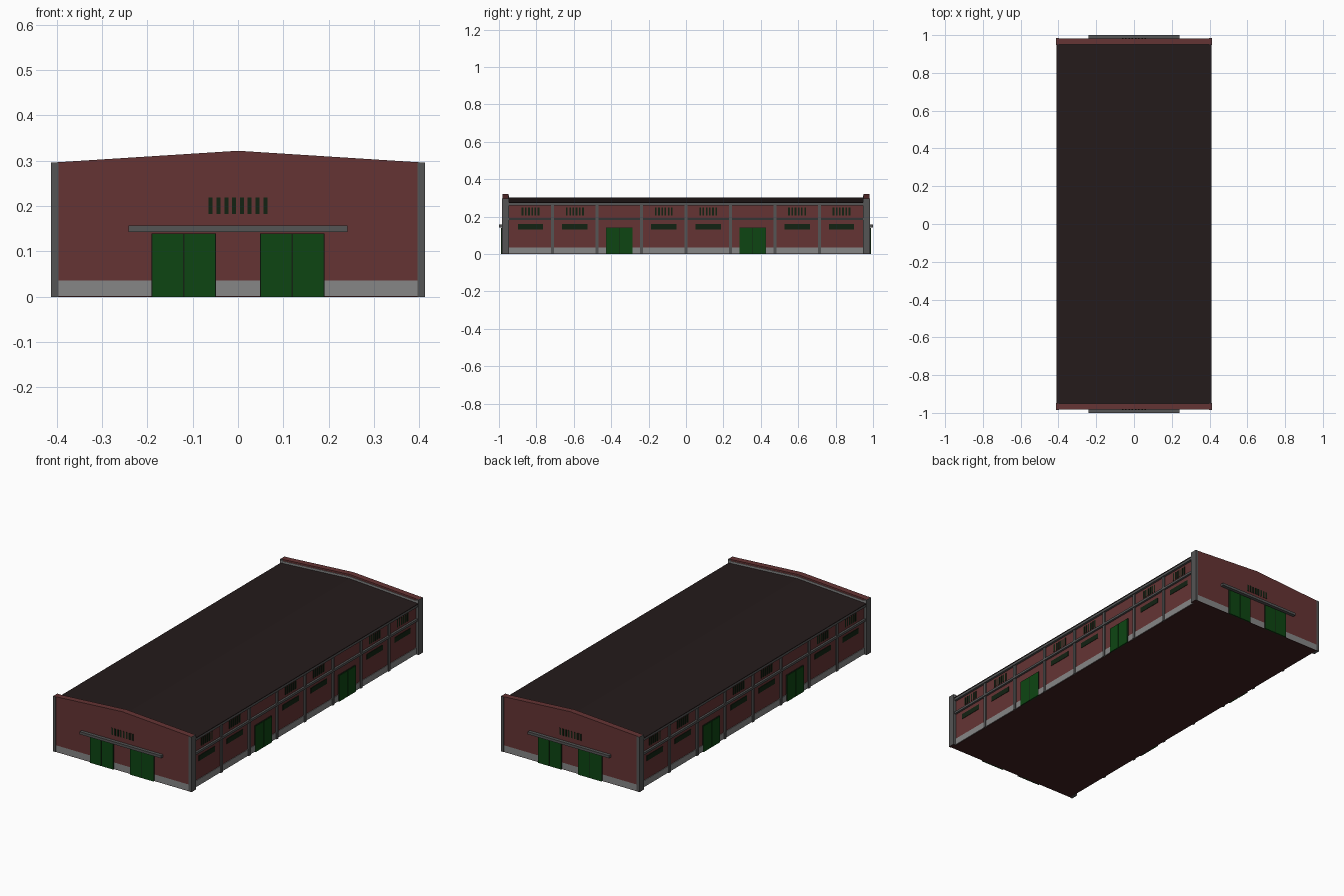
import bpy, bmesh

if "Cube" in bpy.data.objects:
    bpy.data.objects.remove(bpy.data.objects["Cube"])


def mat(name, r, g, b):
    m = bpy.data.materials.new(name)
    m.diffuse_color = (r, g, b, 1)
    m.use_nodes = True
    m.node_tree.nodes["Principled BSDF"].inputs["Base Color"].default_value = m.diffuse_color
    return m


BRICK = mat("brick", 0.13, 0.034, 0.034)
PLINTH = mat("plinth_grey", 0.24, 0.24, 0.24)
TRIM = mat("trim_grey", 0.09, 0.09, 0.09)
GREEN = mat("door_green", 0.004, 0.06, 0.006)
DARK = mat("dark_glass", 0.006, 0.016, 0.006)
ROOF = mat("roof_felt", 0.018, 0.011, 0.011)
FLOOR = mat("floor", 0.05, 0.015, 0.015)


def finish(name, bm, material, axes):
    bmesh.ops.recalc_face_normals(bm, faces=bm.faces)
    me = bpy.data.meshes.new(name)
    bm.to_mesh(me)
    bm.free()
    me.materials.append(material)
    ob = bpy.data.objects.new(name, me)
    bpy.context.collection.objects.link(ob)
    if axes:
        mod = ob.modifiers.new("mirror", 'MIRROR')
        mod.use_axis = ('x' in axes, 'y' in axes, False)
        mod.use_mirror_merge = False
    return ob


def boxes(name, items, material, axes=""):
    """One object from several boxes given as (x0, x1, y0, y1, z0, z1)."""
    bm = bmesh.new()
    for x0, x1, y0, y1, z0, z1 in items:
        for v in bmesh.ops.create_cube(bm, size=1)["verts"]:
            v.co.x = x0 if v.co.x < 0 else x1
            v.co.y = y0 if v.co.y < 0 else y1
            v.co.z = z0 if v.co.z < 0 else z1
    return finish(name, bm, material, axes)


def prism(name, profile, y0, y1, material, axes=""):
    """Extrude an x/z profile along y."""
    bm = bmesh.new()
    face = bm.faces.new([bm.verts.new((x, y0, z)) for x, z in profile])
    ext = bmesh.ops.extrude_face_region(bm, geom=[face])["geom"]
    for v in ext:
        if isinstance(v, bmesh.types.BMVert):
            v.co.y = y1
    return finish(name, bm, material, axes)


def gable(hw, bottom, eave, ridge):
    return [(-hw, bottom), (hw, bottom), (hw, eave), (0, ridge), (-hw, eave)]


HW, WALL, BASE = 0.412, 0.396, 0.036     # half width, side wall x, plinth top
END, INNER = 0.982, 0.95                 # gable outer and inner faces
BAY = 2 * INNER / 8

# Main shell
boxes("floor", [(-WALL, WALL, -INNER, INNER, 0, 0.002)], FLOOR)
boxes("end_floor", [(-HW, HW, -END, -INNER, 0, 0.002)], FLOOR, "y")
boxes("side_plinth", [(WALL - 0.02, WALL + 0.003, -INNER, INNER, 0.002, BASE)], PLINTH, "x")
boxes("end_plinth", [(-HW + 0.003, HW - 0.003, -END, -INNER, 0.002, BASE)], PLINTH, "y")
boxes("side_wall", [(WALL - 0.02, WALL, -INNER, INNER, BASE, 0.262)], BRICK, "x")
prism("gable_wall", gable(HW - 0.003, BASE, 0.296, 0.322), -END, -INNER, BRICK, "y")
prism("gable_inner_face", gable(HW - 0.003, 0.262, 0.287, 0.312), -INNER, -INNER + 0.003, PLINTH, "y")
prism("roof", gable(HW - 0.002, 0.272, 0.276, 0.301), -INNER, INNER, ROOF)

# Side trim: corner piers, pilasters, cornice and string course
boxes("corner_pier", [(WALL, HW, -END - 0.002, -INNER + 0.003, 0, 0.296)], TRIM, "xy")
boxes("pilasters", [(WALL, WALL + 0.007, k * BAY - 0.008, k * BAY + 0.008, 0, 0.262)
                    for k in range(-3, 4)], TRIM, "x")
boxes("cornice", [(WALL - 0.02, HW - 0.004, -INNER, INNER, 0.259, 0.272)], TRIM, "x")
boxes("string_course", [(WALL, WALL + 0.011, -INNER, INNER, 0.181, 0.193)], TRIM, "x")

# Side openings: bay 2 of each half holds a double door, the others windows and vents
windows, slats, leaves, gaps = [], [], [], []
for k in range(4):
    c = -INNER + (k + 0.5) * BAY
    if k == 2:
        leaves += [(WALL, WALL + 0.007, c - 0.069, c - 0.002, 0, 0.139),
                   (WALL, WALL + 0.007, c + 0.002, c + 0.069, 0, 0.139)]
        gaps.append((WALL, WALL + 0.005, c - 0.071, c + 0.071, 0, 0.141))
    else:
        windows.append((WALL, WALL + 0.002, c - 0.068, c + 0.068, 0.132, 0.16))
        for i in range(6):
            s = c + (i - 2.5) * 0.0172
            slats.append((WALL, WALL + 0.002, s - 0.0045, s + 0.0045, 0.206, 0.248))
boxes("side_windows", windows, DARK, "xy")
boxes("side_vents", slats, DARK, "xy")
boxes("side_door_leaves", leaves, GREEN, "xy")
boxes("side_door_frames", gaps, DARK, "xy")

# End doors, canopy and vent slats
boxes("end_door_leaves", [(x, x + 0.067, -END - 0.007, -END, 0, 0.138)
                          for x in (0.051, 0.1215)], GREEN, "xy")
boxes("end_door_frames", [(0.049, 0.1905, -END - 0.005, -END, 0, 0.14)], DARK, "xy")
boxes("canopy", [(-0.242, 0.242, -1.0, -END, 0.143, 0.157)], TRIM, "y")
boxes("end_vents", [((i - 3.5) * 0.0172 - 0.0045, (i - 3.5) * 0.0172 + 0.0045,
                     -END - 0.002, -END, 0.183, 0.219) for i in range(8)], DARK, "y")
